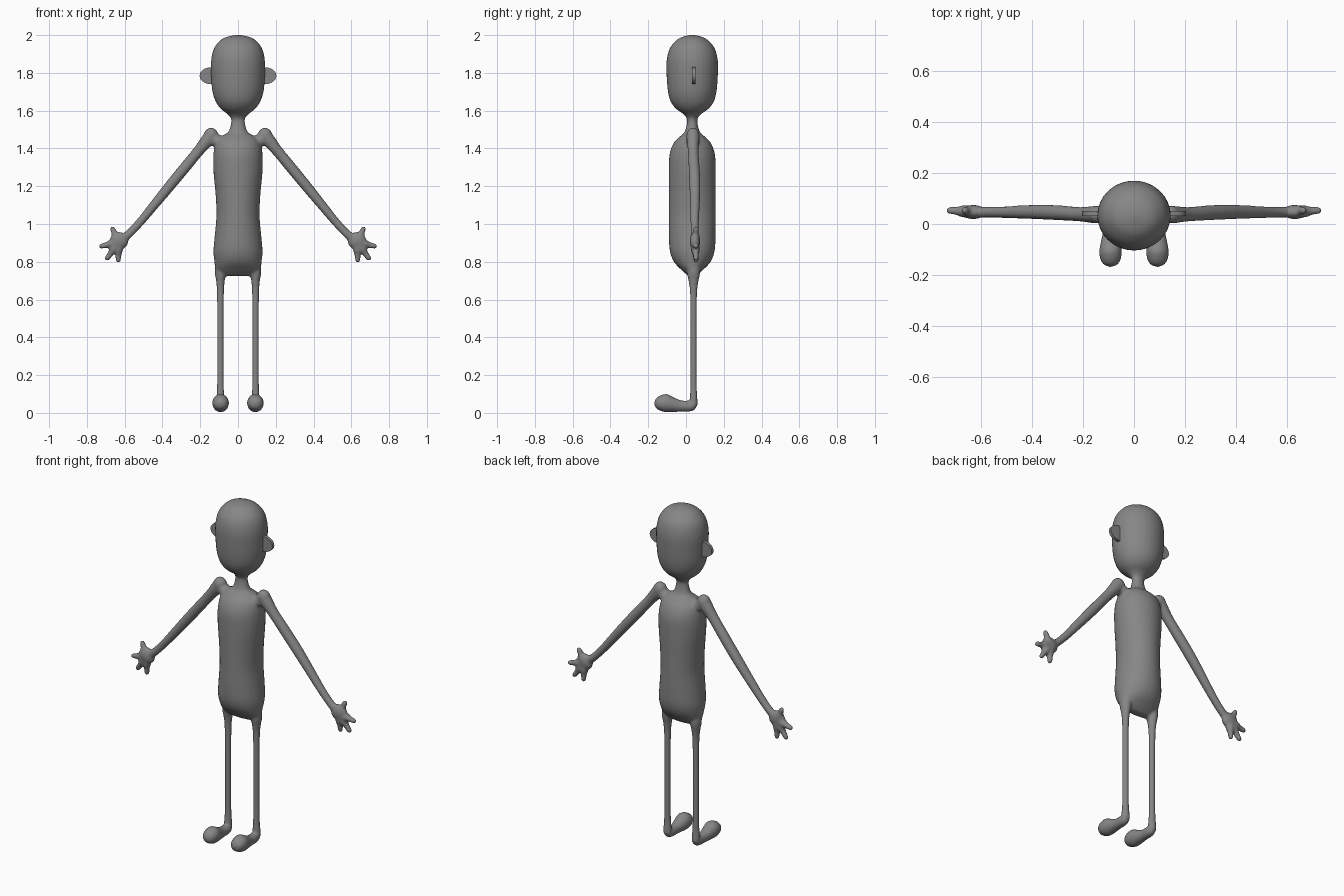
import bpy, bmesh, math
from mathutils import Vector, Matrix

if "Cube" in bpy.data.objects:
    bpy.data.objects.remove(bpy.data.objects["Cube"])

SIDES = 32
YC = 0.033


def spline(keys, steps=5):
    """Catmull-Rom interpolation of tuples."""
    out = []
    for i in range(len(keys) - 1):
        p0, p1 = keys[max(i - 1, 0)], keys[i]
        p2, p3 = keys[i + 1], keys[min(i + 2, len(keys) - 1)]
        for k in range(steps):
            t = k / steps
            out.append([0.5 * (2 * b + (c - a) * t + (2 * a - 5 * b + 4 * c - d) * t * t
                               + (3 * b - a - 3 * c + d) * t ** 3)
                        for a, b, c, d in zip(p0, p1, p2, p3)])
    out.append(list(keys[-1]))
    return out


def tube(bm, keys, ref):
    """Closed loft through (x, y, z, radius along ref, radius across)."""
    pts = spline(keys)
    axis = (Vector(pts[-1][:3]) - Vector(pts[0][:3])).normalized()
    a = (Vector(ref) - axis * axis.dot(Vector(ref))).normalized()
    b = axis.cross(a)
    rings = []
    for x, y, z, ra, rb in pts:
        ra, rb = max(ra, 0.002), max(rb, 0.002)
        ring = []
        for i in range(SIDES):
            t = 2 * math.pi * i / SIDES
            ring.append(bm.verts.new(Vector((x, y, z)) + a * ra * math.cos(t) + b * rb * math.sin(t)))
        rings.append(ring)
    for r, q in zip(rings, rings[1:]):
        for i in range(SIDES):
            j = (i + 1) % SIDES
            bm.faces.new((r[i], r[j], q[j], q[i]))
    bm.faces.new(rings[0][::-1])
    bm.faces.new(rings[-1])


def ball(bm, centre, radii):
    m = Matrix.Translation(centre) @ Matrix.Diagonal((*radii, 1))
    bmesh.ops.create_uvsphere(bm, u_segments=24, v_segments=16, radius=1, matrix=m)


dark_grey = bpy.data.materials.new("dark_grey")
dark_grey.diffuse_color = (.24, .24, .24, 1)
dark_grey.use_nodes = True
dark_grey.node_tree.nodes["Principled BSDF"].inputs["Base Color"].default_value = dark_grey.diffuse_color


def make_object(name, bm):
    bmesh.ops.recalc_face_normals(bm, faces=bm.faces[:])
    me = bpy.data.meshes.new(name)
    bm.to_mesh(me)
    bm.free()
    me.materials.append(dark_grey)
    ob = bpy.data.objects.new(name, me)
    bpy.context.collection.objects.link(ob)
    return ob


body = bmesh.new()

# torso, neck and head: z, half width, half depth
trunk = [(0.725, .085, .02), (0.755, .118, .055), (0.80, .125, .097), (0.86, .130, .119),
         (0.95, .122, .124), (1.05, .114, .124), (1.16, .119, .124), (1.28, .130, .124),
         (1.37, .130, .120), (1.43, .118, .098), (1.463, .090, .066), (1.49, .050, .039),
         (1.55, .036, .027), (1.58, .054, .045), (1.61, .092, .086), (1.65, .119, .115),
         (1.71, .137, .130), (1.80, .143, .136), (1.87, .142, .135), (1.93, .127, .119),
         (1.97, .096, .087), (1.99, .062, .055), (2.001, .01, .01)]
tube(body, [(0, YC, z, rx, ry) for z, rx, ry in trunk], (1, 0, 0))

for s in (-1, 1):
    # shoulder, its root in the torso, and arm
    ball(body, (s * .143, .037, 1.467), (.039, .035, .043))
    ball(body, (s * .115, .036, 1.442), (.038, .036, .034))
    arm = [(.143, .037, 1.467, .035, .037), (.165, .037, 1.440, .033, .035),
           (.21, .038, 1.385, .028, .029),
           (.28, .043, 1.30, .029, .029), (.36, .047, 1.203, .029, .028),
           (.44, .047, 1.105, .026, .025), (.52, .046, 1.008, .022, .022),
           (.58, .046, .945, .021, .022), (.63, .046, .91, .02, .03)]
    tube(body, [(s * x, *r) for x, *r in arm], (0, 1, 0))

    # palm and four digits
    ball(body, (s * .630, .047, .911), (.050, .028, .047))
    for tx, tz in ((.669, .986), (.735, .880), (.700, .808), (.634, .796)):
        c, t = Vector((.632, .047, .903)), Vector((tx, .054, tz))
        ks = [(*c.lerp(t, f), r, r) for f, r in
              ((0, .025), (.4, .023), (.6, .0165), (.85, .014), (.96, .011), (1, .006))]
        tube(body, [(s * x, *r) for x, *r in ks], (0, 1, 0))

    # leg
    leg = [(.81, .012, .02), (.77, .028, .034), (.735, .029, .034), (.70, .023, .027),
           (.64, .019, .019), (.52, .0175, .017), (.38, .0175, .0168), (.24, .0175, .0168),
           (.13, .0185, .0175), (.08, .022, .02), (.04, .024, .022)]
    tube(body, [(s * .093, .04, z, rx, ry) for z, rx, ry in leg], (1, 0, 0))

    # foot
    foot = [(-.168, .054, .006, .006), (-.158, .053, .028, .027), (-.135, .053, .041, .041),
            (-.105, .052, .044, .048), (-.065, .043, .037, .038), (-.025, .036, .029, .030),
            (.02, .036, .027, .029), (.046, .037, .02, .022), (.057, .037, .004, .004)]
    tube(body, [(s * .092, y, z, rx, rz) for y, z, rx, rz in foot], (1, 0, 0))

# fuse everything into one smooth skin
skin = make_object("body", body)
remesh = skin.modifiers.new("fuse", 'REMESH')
remesh.mode = 'VOXEL'
remesh.voxel_size = 0.006
remesh.use_smooth_shade = True
soften = skin.modifiers.new("soften", 'SMOOTH')
soften.factor = 0.5
soften.iterations = 8

# thin disc ears
for s, name in ((-1, "ear_right"), (1, "ear_left")):
    bm = bmesh.new()
    m = (Matrix.Translation((s * .142, .041, 1.785)) @ Matrix.Diagonal((.061, 1, .045, 1))
         @ Matrix.Rotation(math.pi / 2, 4, 'X'))
    bmesh.ops.create_cone(bm, cap_ends=True, segments=32, radius1=1, radius2=1, depth=.018, matrix=m)
    ear = make_object(name, bm)
    bpy.ops.object.select_all(action='DESELECT')
    ear.select_set(True)
    bpy.context.view_layer.objects.active = ear
    bpy.ops.object.shade_smooth_by_angle(angle=math.radians(40))
